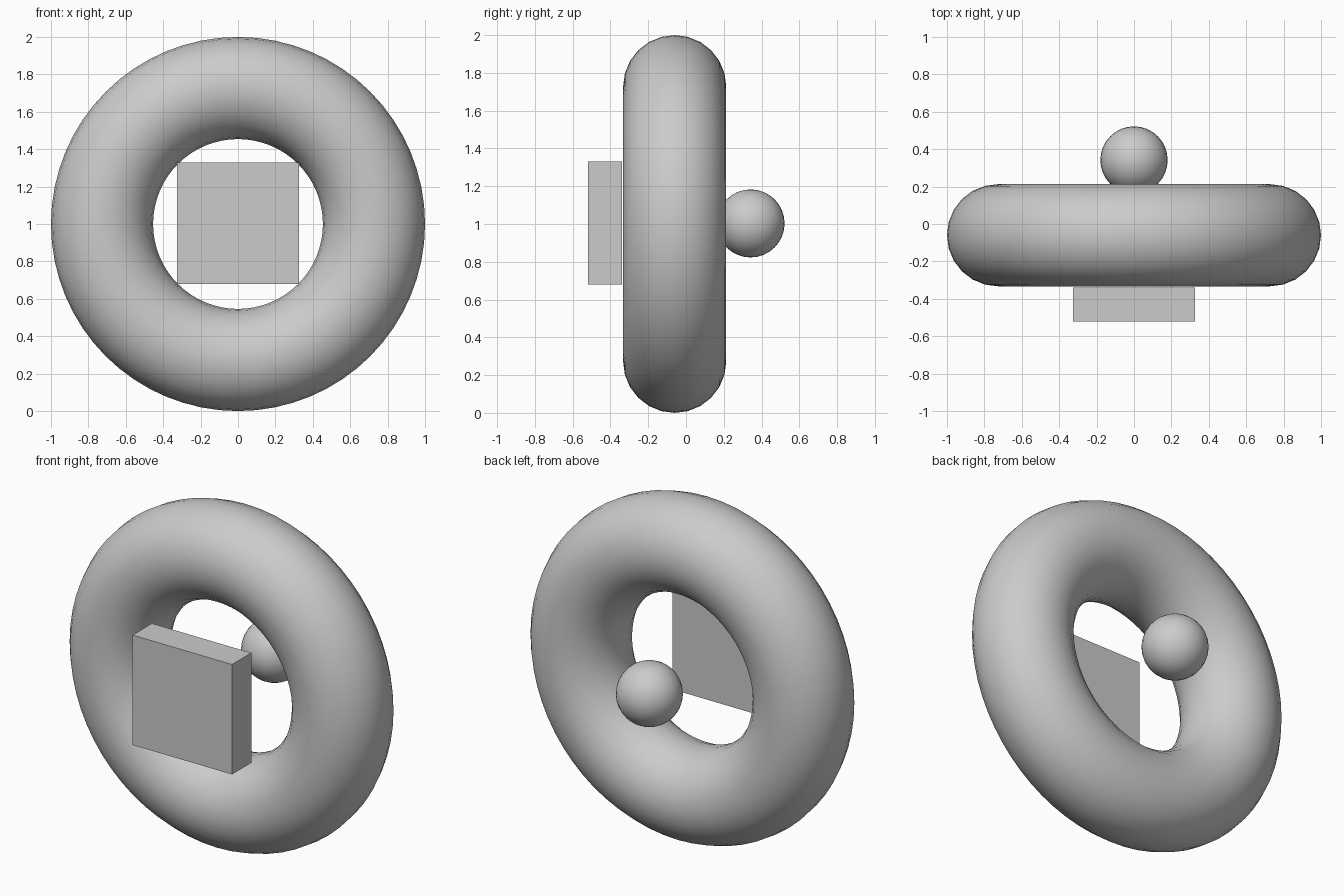
import bpy
import math

default_cube = bpy.data.objects.get("Cube")
if default_cube:
    bpy.data.objects.remove(default_cube, do_unlink=True)

# One plain grey for every part
GREY = (0.6, 0.6, 0.6, 1.0)
grey = bpy.data.materials.new("plain grey")
grey.use_nodes = True
grey.diffuse_color = GREY
grey.node_tree.nodes["Principled BSDF"].inputs["Base Color"].default_value = GREY


def finish(name, smooth=True):
    """Name the active object, colour it and set its shading."""
    part = bpy.context.object
    part.name = part.data.name = name
    part.data.materials.append(grey)
    if smooth:
        bpy.ops.object.shade_smooth()
    return part


# Upright ring with its hole facing the front
bpy.ops.mesh.primitive_torus_add(
    major_radius=0.727, minor_radius=0.273, major_segments=64, minor_segments=24,
    location=(0, -0.06, 1), rotation=(math.pi / 2, 0, 0))
finish("ring")

# Square block in front of the hole
bpy.ops.mesh.primitive_cube_add(size=1, location=(0, -0.43, 1.005))
block = finish("front_block", smooth=False)
block.scale = (0.65, 0.18, 0.65)

# Ball behind the hole
bpy.ops.mesh.primitive_uv_sphere_add(
    segments=32, ring_count=16, radius=0.18, location=(0, 0.342, 1.003))
finish("back_ball")
